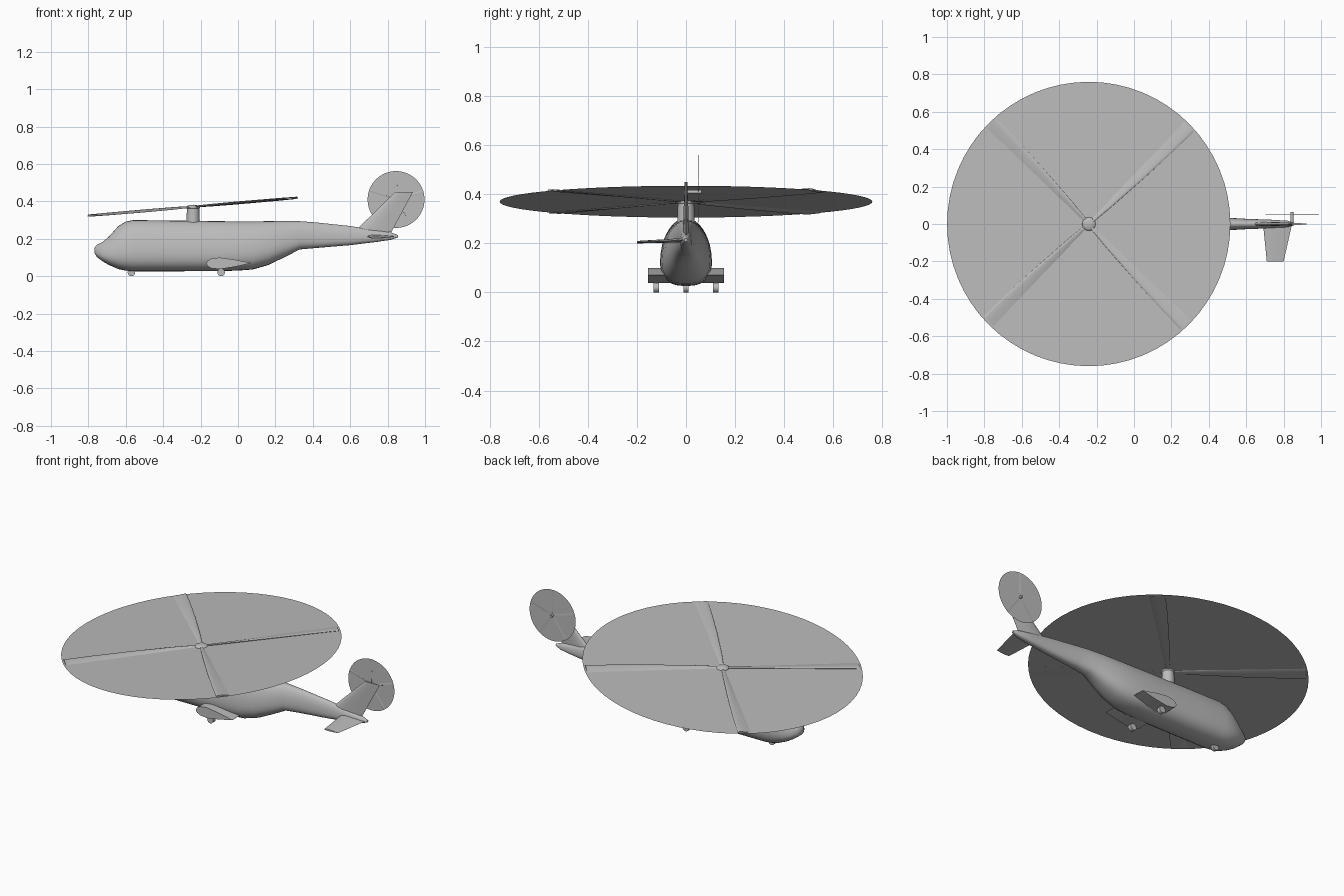
import bpy, bmesh
from math import sin, cos, pi, radians, copysign
from mathutils import Matrix, Vector

if "Cube" in bpy.data.objects:
    bpy.data.objects.remove(bpy.data.objects["Cube"])

grey = bpy.data.materials.new("plain_grey")
grey.use_nodes = True
grey.diffuse_color = (0.5, 0.5, 0.5, 1)
grey.node_tree.nodes["Principled BSDF"].inputs["Base Color"].default_value = (0.5, 0.5, 0.5, 1)


def finish(bm, name, matrix=None, angle=40, closed=True):
    """Turn a bmesh into a smooth-shaded object."""
    if matrix:
        bm.transform(matrix)
    if closed:
        bmesh.ops.recalc_face_normals(bm, faces=bm.faces)
    mesh = bpy.data.meshes.new(name)
    bm.to_mesh(mesh)
    bm.free()
    obj = bpy.data.objects.new(name, mesh)
    bpy.context.collection.objects.link(obj)
    mesh.materials.append(grey)
    bpy.ops.object.select_all(action="DESELECT")
    obj.select_set(True)
    bpy.context.view_layer.objects.active = obj
    bpy.ops.object.shade_smooth_by_angle(angle=radians(angle))
    return obj


def loft(name, rings, matrix=None, angle=40):
    """Skin a row of equal point rings and cap both ends."""
    bm = bmesh.new()
    rows = [[bm.verts.new(p) for p in ring] for ring in rings]
    n = len(rows[0])
    for a, b in zip(rows, rows[1:]):
        for i in range(n):
            bm.faces.new((a[i], a[(i + 1) % n], b[(i + 1) % n], b[i]))
    bm.faces.new(rows[0])
    bm.faces.new(rows[-1])
    return finish(bm, name, matrix, angle)


FOIL = [(0, 0), (0.03, 0.24), (0.12, 0.42), (0.3, 0.5), (0.6, 0.33), (1, 0.01)]
FOIL += [(u, -v) for u, v in FOIL[:0:-1]]


def foil(lead, chord, thick):
    """Wing section from its leading point, chord vector and thickness vector."""
    return [Vector(lead) + Vector(chord) * u + Vector(thick) * v for u, v in FOIL]


def cylinder(name, centre, radius, depth, axis="Z", top=None, sides=24):
    bm = bmesh.new()
    bmesh.ops.create_cone(bm, cap_ends=True, segments=sides, radius1=radius,
                          radius2=radius if top is None else top, depth=depth)
    turn = Matrix() if axis == "Z" else Matrix.Rotation(pi / 2, 4, "X")
    return finish(bm, name, Matrix.Translation(centre) @ turn)


def ellipsoid(name, centre, size):
    bm = bmesh.new()
    bmesh.ops.create_uvsphere(bm, u_segments=20, v_segments=12, radius=1)
    return finish(bm, name, Matrix.Translation(centre) @ Matrix.Diagonal((*size, 1)))


def rotor(name, matrix, radius, count, start, width, pitch):
    """Thin spinning disc with twisted blades passing through it."""
    bm = bmesh.new()
    bmesh.ops.create_circle(bm, cap_ends=True, segments=64, radius=radius)
    finish(bm, name + "_disc", matrix, closed=False)
    for k in range(count):
        rings = []
        for f, w, p in ((0.03, 0.2, 1.6), (0.2, 0.45, 1.4), (0.5, 0.75, 1.0),
                        (0.8, 0.95, 0.7), (0.985, 1, 0.5)):
            a = radians(pitch * p)
            c = Vector((0, cos(a), -sin(a))) * width * w
            t = Vector((0, sin(a), cos(a))) * width * 0.1
            rings.append(foil(Vector((f * radius, 0, 0)) - c / 2, c, t))
        spin = Matrix.Rotation(radians(start) + 2 * pi * k / count, 4, "Z")
        loft(f"{name}_blade_{k + 1}", rings, matrix @ spin)


# Fuselage and tail boom: x, bottom, top, half width
sections = [
    (-0.768, 0.125, 0.150, 0.012), (-0.755, 0.103, 0.168, 0.036),
    (-0.725, 0.080, 0.182, 0.058), (-0.69, 0.060, 0.212, 0.076),
    (-0.64, 0.038, 0.268, 0.092), (-0.60, 0.030, 0.292, 0.099),
    (-0.56, 0.026, 0.300, 0.102), (-0.40, 0.026, 0.298, 0.103),
    (-0.10, 0.027, 0.294, 0.103), (0.0, 0.030, 0.293, 0.101),
    (0.08, 0.036, 0.293, 0.096), (0.16, 0.059, 0.294, 0.086),
    (0.24, 0.097, 0.295, 0.070), (0.33, 0.143, 0.294, 0.048),
    (0.42, 0.151, 0.287, 0.037), (0.60, 0.166, 0.268, 0.027),
    (0.74, 0.183, 0.246, 0.022), (0.82, 0.195, 0.233, 0.017),
    (0.855, 0.208, 0.220, 0.007)]


def hull_ring(x, low, high, half, n=32):
    ring = []
    for i in range(n):
        c, s = cos(2 * pi * i / n), sin(2 * pi * i / n)
        y = half * copysign(abs(c) ** 0.8, c) * (1 - 0.22 * s)
        z = (low + high) / 2 + (high - low) / 2 * copysign(abs(s) ** 0.88, s)
        ring.append((x, y, z))
    return ring


loft("fuselage", [hull_ring(*s) for s in sections], angle=60)

# Tail fin and the single stabiliser
loft("tail_fin", [foil((0.62, 0, 0.235), (0.2, 0, 0), (0, 0.026, 0)),
                  foil((0.84, 0, 0.45), (0.095, 0, 0), (0, 0.012, 0))])
loft("stabiliser", [foil((0.69, 0, 0.213), (0.155, 0, 0), (0, 0, 0.018)),
                    foil((0.71, -0.2, 0.205), (0.09, 0, 0), (0, 0, 0.01))])

# Side sponsons and landing gear
for side, s in (("near", -1), ("far", 1)):
    loft(side + "_sponson", [foil((-0.17, y * s, 0.068), (0.24, 0, 0.002), (0, 0, 0.062))
                             for y in (0.04, 0.155)])
    cylinder(side + "_wheel_strut", (-0.09, 0.122 * s, 0.035), 0.01, 0.04, sides=12)
    cylinder(side + "_main_wheel", (-0.09, 0.122 * s, 0.02), 0.02, 0.022, "Y")
cylinder("nose_wheel", (-0.57, 0, 0.02), 0.02, 0.02, "Y")

# Main rotor with mast and hub
cylinder("rotor_mast", (-0.24, 0, 0.325), 0.036, 0.085, top=0.033)
ellipsoid("rotor_hub", (-0.24, 0, 0.368), (0.037, 0.037, 0.014))
tilt = Matrix.Translation((-0.242, 0, 0.37)) @ Matrix.Rotation(radians(-4.9), 4, "Y")
rotor("main_rotor", tilt, 0.76, 4, 45, 0.1, 10)

# Tail rotor on the far side of the fin
cylinder("tail_rotor_shaft", (0.845, 0.031, 0.41), 0.008, 0.066, "Y", sides=12)
upright = Matrix.Translation((0.845, 0.05, 0.41)) @ Matrix.Rotation(pi / 2, 4, "X")
rotor("tail_rotor", upright, 0.152, 5, 18, 0.018, 10)
